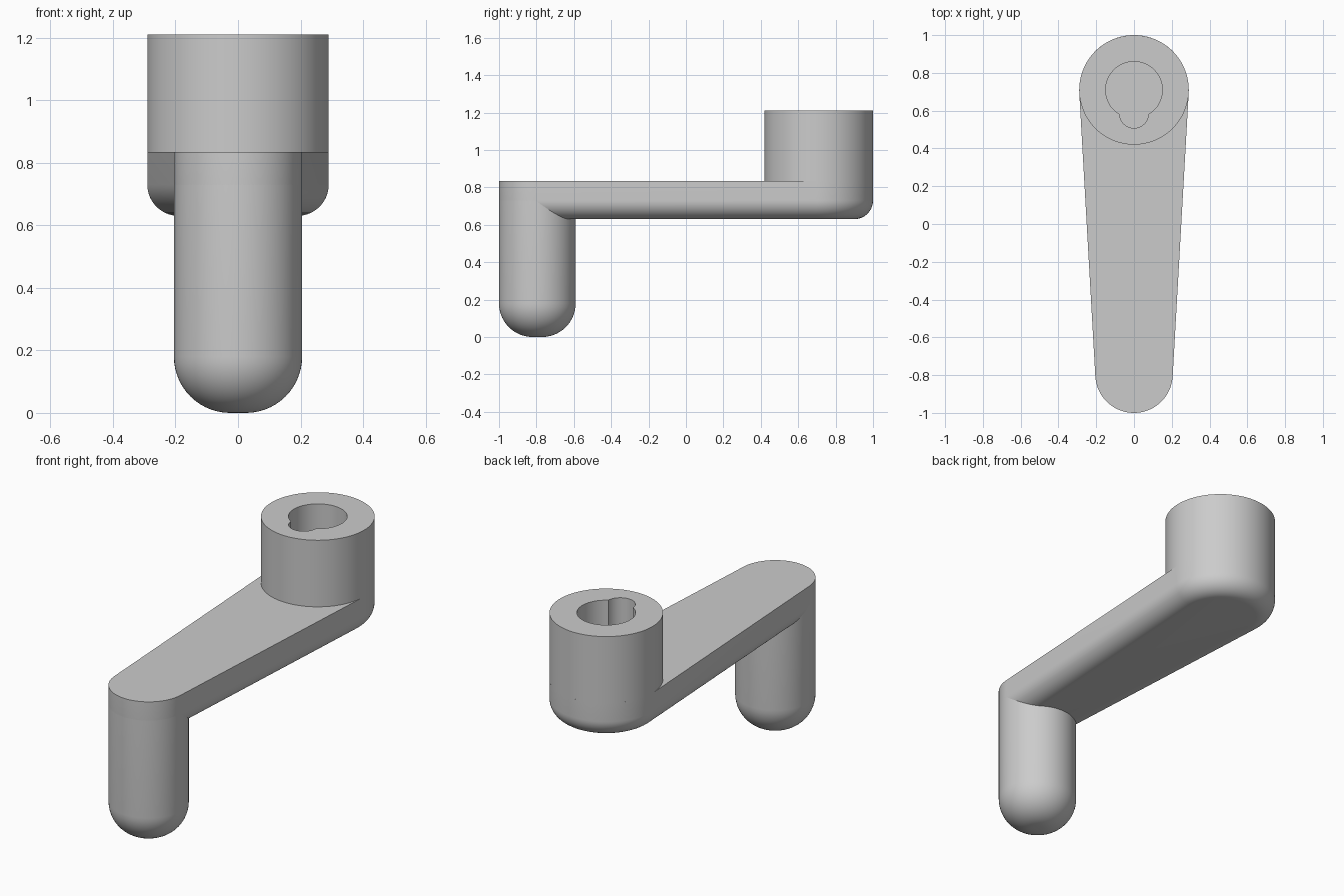
import bpy, bmesh
from math import pi, sin, cos, asin, acos, radians

if "Cube" in bpy.data.objects:
    bpy.data.objects.remove(bpy.data.objects["Cube"])

HUB_Y, HUB_R = 0.71, 0.29
GRIP_Y, GRIP_R = -0.795, 0.205
ARM_BOTTOM, ARM_TOP, HUB_TOP = 0.63, 0.835, 1.21
ARM_FILLET, GRIP_FILLET = 0.1, 0.18

gray = bpy.data.materials.new("plain gray")
color = (0.6, 0.6, 0.6, 1)
gray.diffuse_color = color
gray.use_nodes = True
gray.node_tree.nodes["Principled BSDF"].inputs["Base Color"].default_value = color


def arc(cy, r, start, end, n=64):
    """Points of an arc centred on x = 0, both ends included."""
    return [(r * cos(start + (end - start) * i / n),
             cy + r * sin(start + (end - start) * i / n)) for i in range(n + 1)]


def circle(cy, r):
    return arc(cy, r, 0, 2 * pi, 96)[:-1]


def arm_outline(inset):
    """Two circles joined by their outer tangents."""
    a = asin((HUB_R - GRIP_R) / (HUB_Y - GRIP_Y))
    return (arc(HUB_Y, HUB_R - inset, -a, pi + a)
            + arc(GRIP_Y, GRIP_R - inset, pi + a, 2 * pi - a))


def keyhole(r=0.15, key_r=0.077, drop=0.125):
    """Round bore with a small round key notch toward the front."""
    along = (drop**2 + r**2 - key_r**2) / (2 * drop)
    a, b = acos(along / r), acos((along - drop) / key_r)
    return (arc(HUB_Y, r, a - pi / 2, 1.5 * pi - a)
            + arc(HUB_Y - drop, key_r, 1.5 * pi - b, 1.5 * pi + b, 32)[1:-1])


def finish(bm, name):
    bmesh.ops.recalc_face_normals(bm, faces=bm.faces)
    mesh = bpy.data.meshes.new(name)
    bm.to_mesh(mesh)
    bm.free()
    mesh.materials.append(gray)
    obj = bpy.data.objects.new(name, mesh)
    bpy.context.collection.objects.link(obj)
    bpy.ops.object.select_all(action="DESELECT")
    obj.select_set(True)
    bpy.context.view_layer.objects.active = obj
    bpy.ops.object.shade_smooth_by_angle(angle=radians(30))


def rounded_solid(name, outline, bottom, top, fillet, steps=14):
    """Upright solid with a rounded lower edge; outline takes an inset."""
    levels = []
    for i in range(steps + 1):
        t = pi / 2 * i / steps
        levels.append((fillet * (1 - sin(t)), bottom + fillet * (1 - cos(t))))
    levels.append((0, top))
    bm = bmesh.new()
    rings = [[bm.verts.new((x, y, z)) for x, y in outline(inset)]
             for inset, z in levels]
    for low, high in zip(rings, rings[1:]):
        for i in range(len(low)):
            bm.faces.new((low[i - 1], low[i], high[i], high[i - 1]))
    bm.faces.new(rings[0])
    bm.faces.new(rings[-1])
    finish(bm, name)


# Tapered arm
rounded_solid("arm", arm_outline, ARM_BOTTOM, ARM_TOP, ARM_FILLET)

# Grip, meeting the arm where its rounded edge begins
rounded_solid("grip", lambda inset: circle(GRIP_Y, GRIP_R - inset),
              0, ARM_BOTTOM + ARM_FILLET, GRIP_FILLET)

# Hub with keyed bore, standing on the arm
bm = bmesh.new()
edges = []
for loop in (circle(HUB_Y, HUB_R), keyhole()):
    verts = [bm.verts.new((x, y, HUB_TOP)) for x, y in loop]
    edges += [bm.edges.new((verts[i - 1], verts[i])) for i in range(len(verts))]
bmesh.ops.triangle_fill(bm, edges=edges, use_beauty=True, normal=(0, 0, 1))
walls = bmesh.ops.extrude_edge_only(bm, edges=edges)
for v in walls["geom"]:
    if isinstance(v, bmesh.types.BMVert):
        v.co.z = ARM_TOP
finish(bm, "hub")
